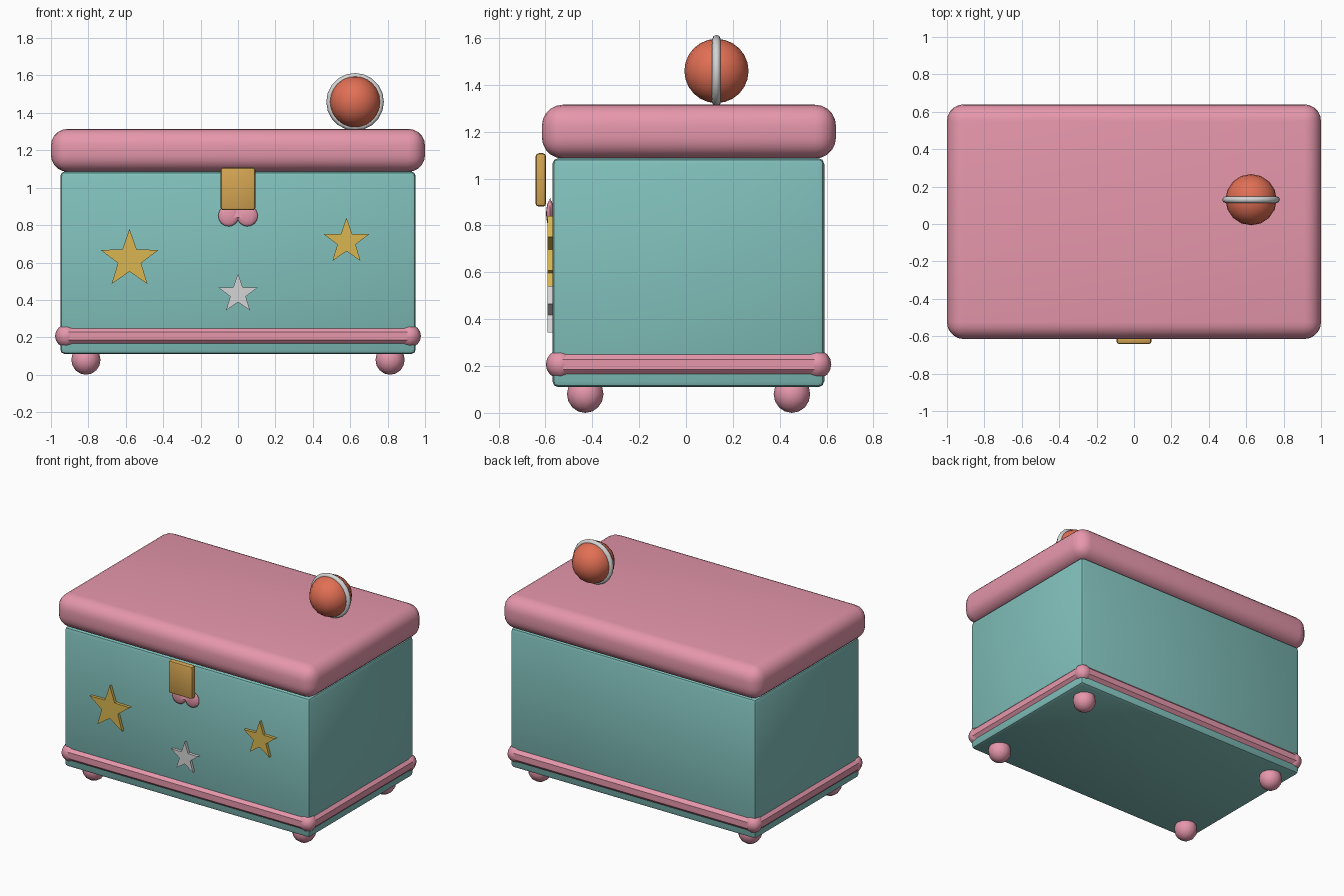
import bpy, bmesh, math
from mathutils import Matrix, Vector

if "Cube" in bpy.data.objects:
    bpy.data.objects.remove(bpy.data.objects["Cube"])


def material(name, rgb):
    m = bpy.data.materials.new(name)
    m.diffuse_color = (*rgb, 1)
    m.use_nodes = True
    m.node_tree.nodes["Principled BSDF"].inputs["Base Color"].default_value = m.diffuse_color
    return m


TEAL = material("teal", (0.22, 0.53, 0.50))
PINK = material("pink", (0.79, 0.31, 0.41))
GOLD = material("brass", (0.66, 0.376, 0.084))
YELLOW = material("star_gold", (0.70, 0.47, 0.08))
SILVER = material("silver", (0.66, 0.66, 0.66))
CORAL = material("coral", (0.76, 0.16, 0.09))


def finish(bm, name, mat, angle=None):
    """Turn a bmesh into a named object with one colour."""
    bmesh.ops.recalc_face_normals(bm, faces=bm.faces)
    me = bpy.data.meshes.new(name)
    bm.to_mesh(me)
    bm.free()
    me.materials.append(mat)
    ob = bpy.data.objects.new(name, me)
    bpy.context.collection.objects.link(ob)
    if angle:
        bpy.ops.object.select_all(action='DESELECT')
        bpy.context.view_layer.objects.active = ob
        ob.select_set(True)
        bpy.ops.object.shade_smooth_by_angle(angle=math.radians(angle))
    return ob


def box(name, lo, hi, bevel, segs, mat, angle=40):
    lo, hi = Vector(lo), Vector(hi)
    bm = bmesh.new()
    bmesh.ops.create_cube(bm, size=1, matrix=Matrix.Translation((lo + hi) / 2)
                          @ Matrix.Diagonal((*(hi - lo), 1)))
    bmesh.ops.bevel(bm, geom=bm.edges[:], offset=bevel, segments=segs,
                    profile=0.5, affect='EDGES', clamp_overlap=True)
    return finish(bm, name, mat, angle)


def ball(name, loc, radii, u, v, mat, angle=60):
    bm = bmesh.new()
    bmesh.ops.create_uvsphere(bm, u_segments=u, v_segments=v, radius=1,
                              matrix=Matrix.Translation(loc) @ Matrix.Diagonal((*radii, 1)))
    return finish(bm, name, mat, angle)


def star(name, x, z, r, mat):
    bm = bmesh.new()
    vs = []
    for i in range(10):
        a = math.pi / 2 + i * math.pi / 5
        rr = r if i % 2 == 0 else r * 0.4
        vs.append(bm.verts.new((x + rr * math.cos(a), -0.59, z + rr * math.sin(a))))
    face = bm.faces.new(vs)
    ext = bmesh.ops.extrude_face_region(bm, geom=[face])
    bmesh.ops.translate(bm, vec=(0, 0.025, 0),
                        verts=[g for g in ext["geom"] if isinstance(g, bmesh.types.BMVert)])
    return finish(bm, name, mat)


def bar(name, a, b, r, mat):
    """Octagonal bar between two points, flats facing up and out."""
    a, b = Vector(a), Vector(b)
    d = b - a
    turn = d.to_track_quat('Z', 'Y').to_matrix().to_4x4()
    bm = bmesh.new()
    bmesh.ops.create_cone(bm, cap_ends=True, segments=8, radius1=r, radius2=r, depth=d.length,
                          matrix=Matrix.Translation((a + b) / 2) @ turn
                          @ Matrix.Rotation(math.pi / 8, 4, 'Z'))
    return finish(bm, name, mat, 30)


# Chest body and cushioned lid
box("chest_body", (-0.95, -0.57, 0.11), (0.95, 0.59, 1.087), 0.025, 2, TEAL)
box("lid", (-1.0, -0.615, 1.085), (1.0, 0.64, 1.315), 0.09, 5, PINK, 45)

# Base trim with knobbed corners
TX, Y0, Y1, TZ = 0.918, -0.538, 0.56, 0.207
for n, y in (("front", Y0), ("back", Y1)):
    bar(f"trim_{n}", (-TX, y, TZ), (TX, y, TZ), 0.056, PINK)
for n, s in (("left", -1), ("right", 1)):
    bar(f"trim_{n}", (s * TX, Y0, TZ), (s * TX, Y1, TZ), 0.056, PINK)
    for m, y in (("front", Y0), ("back", Y1)):
        ball(f"trim_corner_{m}_{n}", (s * TX, y, TZ), (0.06, 0.06, 0.061), 8, 8, PINK)
    # Feet
    for m, y in (("front", -0.43), ("back", 0.452)):
        ball(f"foot_{m}_{n}", (s * 0.813, y, 0.08), (0.078, 0.078, 0.08), 12, 8, PINK)
    # Lobes of the heart below the clasp
    ball(f"heart_lobe_{n}", (s * 0.05, -0.58, 0.85), (0.056, 0.017, 0.057), 12, 8, PINK)

# Heart point behind the clasp
bm = bmesh.new()
bmesh.ops.create_cone(bm, cap_ends=True, segments=12, radius1=0.08, radius2=0, depth=0.08,
                      matrix=Matrix.Translation((0, -0.58, 0.88)) @ Matrix.Diagonal((1, 0.2, 1, 1)))
finish(bm, "heart_point", PINK, 40)

# Clasp
box("clasp", (-0.093, -0.642, 0.88), (0.093, -0.597, 1.108), 0.014, 2, GOLD)

# Star ornaments
star("star_left", -0.58, 0.617, 0.163, YELLOW)
star("star_right", 0.58, 0.712, 0.128, YELLOW)
star("star_middle", 0.0, 0.432, 0.109, SILVER)

# Ball with a ring, resting on the lid
C = Vector((0.626, 0.13, 1.459))
ball("toy_ball", C, (0.137, 0.137, 0.137), 16, 12, CORAL)
bm = bmesh.new()
N, M = 20, 8
rings = []
for i in range(N):
    t = 2 * math.pi * i / N
    out = Vector((math.cos(t), 0, math.sin(t)))
    row = []
    for j in range(M):
        p = 2 * math.pi * j / M
        row.append(bm.verts.new(C + out * (0.136 + 0.018 * math.cos(p))
                                + Vector((0, 0.018 * math.sin(p), 0))))
    rings.append(row)
for i in range(N):
    for j in range(M):
        a, b, k = rings[i], rings[(i + 1) % N], (j + 1) % M
        bm.faces.new((a[j], a[k], b[k], b[j]))
finish(bm, "ball_ring", SILVER, 60)
